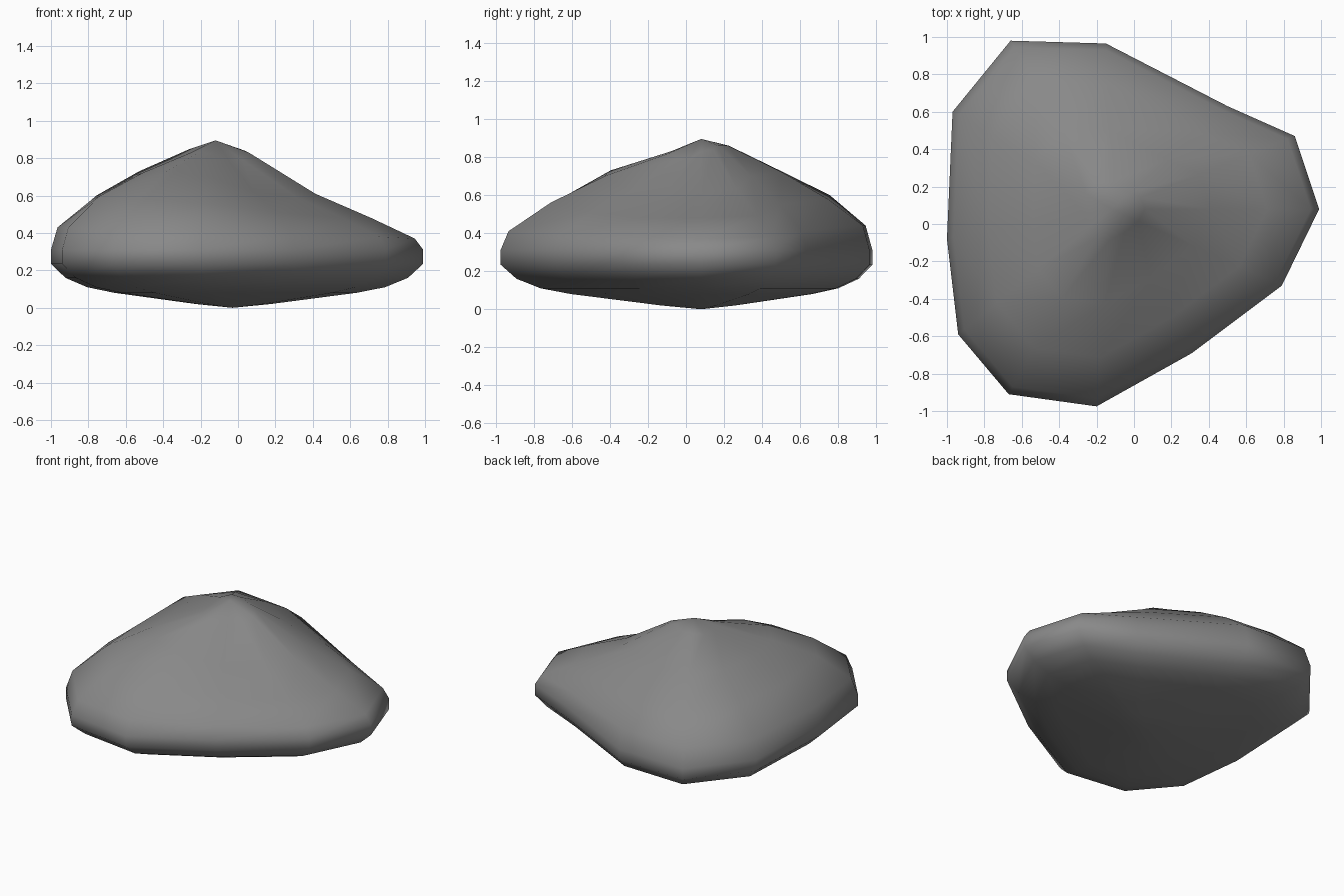
import bpy, bmesh
from mathutils import Vector

if "Cube" in bpy.data.objects:
    bpy.data.objects.remove(bpy.data.objects["Cube"])

# Widest outline of the boulder, seen from above (12 corners)
OUTLINE = [(0.99, 0.08), (0.86, 0.47), (0.50, 0.63), (-0.15, 0.965),
           (-0.66, 0.98), (-0.97, 0.60), (-1.0, -0.08), (-0.94, -0.59),
           (-0.67, -0.91), (-0.20, -0.975), (0.31, -0.69), (0.79, -0.33)]
PEAK = Vector((-0.12, 0.08, 0.895))
BASE = Vector((-0.03, 0.08, 0.0))

# Rings as (centre, distance from centre to outline, height or height per corner)
RINGS = [
    (BASE, 0.20, 0.02), (BASE, 0.65, 0.08), (BASE, 0.80, 0.11),
    (BASE, 0.92, 0.16), (BASE, 1.00, 0.235), (PEAK, 1.00, 0.31),
    (PEAK, 0.96, [.37, .38, .41, .44, .44, .44, .43, .43, .41, .41, .39, .38]),
    (PEAK, 0.75, [.48, .49, .55, .58, .60, .60, .58, .60, .58, .56, .51, .48]),
    (PEAK, 0.48, [.61, .63, .70, .72, .72, .73, .71, .72, .73, .70, .62, .59]),
    (PEAK, 0.16, [.83, .84, .86, .86, .86, .85, .83, .83, .83, .82, .79, .79]),
]

bm = bmesh.new()
n = len(OUTLINE)
loops = []
for centre, t, height in RINGS:
    loop = []
    for i, (x, y) in enumerate(OUTLINE):
        p = centre.lerp(Vector((x, y, 0)), t)
        p.z = height[i] if isinstance(height, list) else height
        loop.append(bm.verts.new(p))
    loops.append(loop)

# Skin the rings, then close the underside and the summit
for low, high in zip(loops, loops[1:]):
    for i in range(n):
        j = (i + 1) % n
        bm.faces.new((low[i], low[j], high[j], high[i]))
bottom, summit = bm.verts.new(BASE), bm.verts.new(PEAK)
for i in range(n):
    j = (i + 1) % n
    bm.faces.new((loops[0][j], loops[0][i], bottom))
    bm.faces.new((loops[-1][i], loops[-1][j], summit))
for f in bm.faces:
    f.smooth = True
bmesh.ops.recalc_face_normals(bm, faces=bm.faces)

mesh = bpy.data.meshes.new("boulder")
bm.to_mesh(mesh)
bm.free()
boulder = bpy.data.objects.new("boulder", mesh)
bpy.context.collection.objects.link(boulder)

# Plain stone colour
stone = bpy.data.materials.new("grey stone")
stone.diffuse_color = (0.25, 0.25, 0.25, 1)
stone.use_nodes = True
stone.node_tree.nodes["Principled BSDF"].inputs["Base Color"].default_value = stone.diffuse_color
mesh.materials.append(stone)
